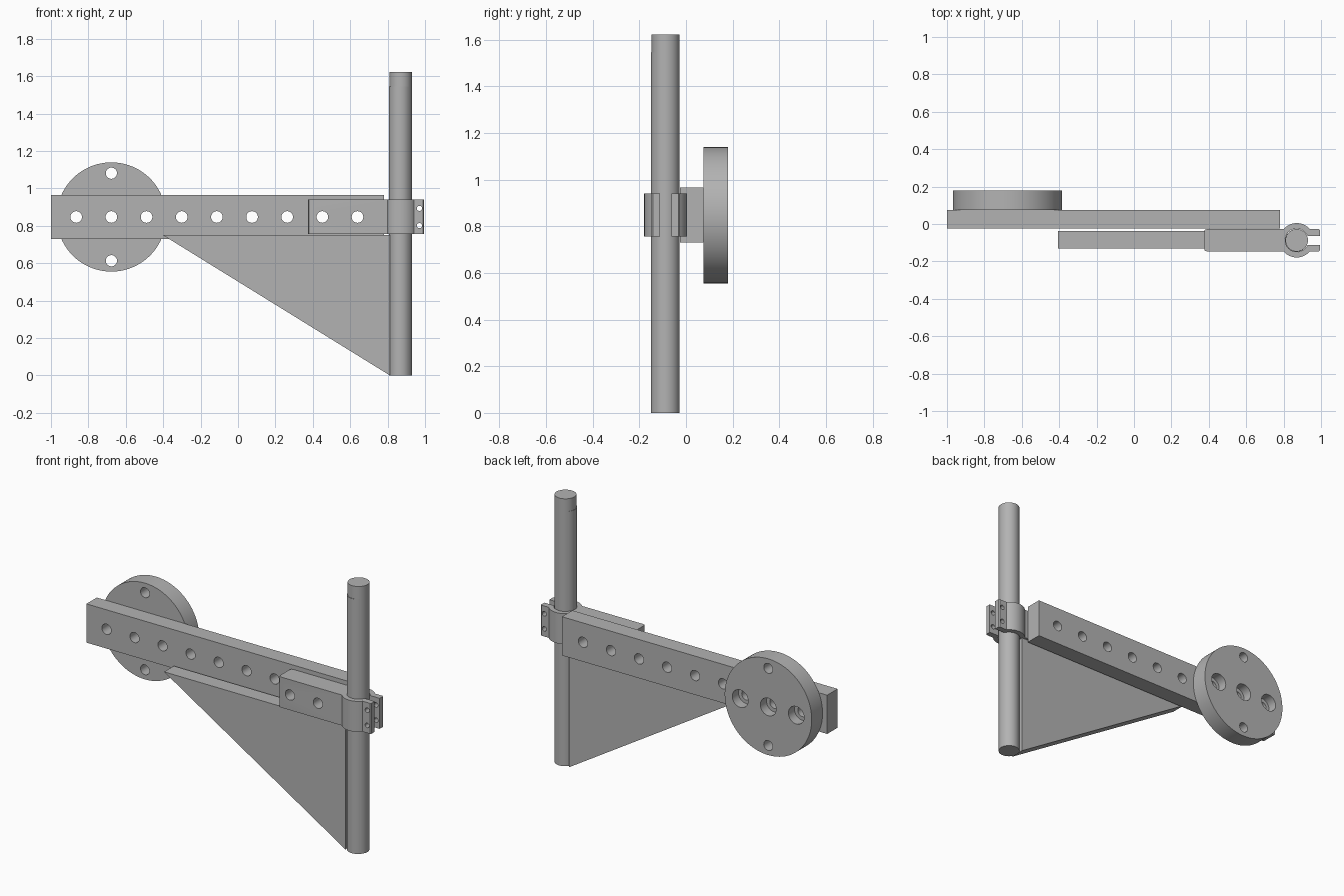
import bpy, bmesh, math
from mathutils import Matrix, Vector

cube = bpy.data.objects.get("Cube")
if cube:
    bpy.data.objects.remove(cube, do_unlink=True)

grey = bpy.data.materials.new("machined grey")
grey.use_nodes = True
grey.diffuse_color = (0.45, 0.45, 0.45, 1)
grey.node_tree.nodes["Principled BSDF"].inputs["Base Color"].default_value = (0.45, 0.45, 0.45, 1)

AXIS_Z = 0.847          # height of the bar centre line
DISC_X = -0.677
PITCH = 0.188
POLE = Vector((0.87, -0.087, 0))
HOLES = [DISC_X + PITCH * i for i in range(-1, 8)]


def finish(name, bm, smooth=False):
    bmesh.ops.recalc_face_normals(bm, faces=bm.faces)
    mesh = bpy.data.meshes.new(name)
    bm.to_mesh(mesh)
    bm.free()
    mesh.materials.append(grey)
    ob = bpy.data.objects.new(name, mesh)
    bpy.context.collection.objects.link(ob)
    return ob


def extrude(name, points, vector):
    """Prism from a closed outline."""
    bm = bmesh.new()
    face = bm.faces.new([bm.verts.new(p) for p in points])
    out = bmesh.ops.extrude_face_region(bm, geom=[face])
    verts = [v for v in out["geom"] if isinstance(v, bmesh.types.BMVert)]
    bmesh.ops.translate(bm, verts=verts, vec=vector)
    return finish(name, bm)


def add_cylinder(bm, centre, radius, depth, along_y=True, sides=32):
    turn = Matrix.Rotation(math.pi / 2, 4, "X") if along_y else Matrix()
    bmesh.ops.create_cone(bm, cap_ends=True, segments=sides, radius1=radius, radius2=radius,
                          depth=depth, matrix=Matrix.Translation(centre) @ turn)


def cylinder(name, centre, radius, depth, along_y=True, sides=64):
    bm = bmesh.new()
    add_cylinder(bm, centre, radius, depth, along_y, sides)
    return finish(name, bm)


def drill(target, holes):
    """Cut y-axis holes given as (x, z, radius, y_start, y_end)."""
    bm = bmesh.new()
    for x, z, radius, y0, y1 in holes:
        add_cylinder(bm, (x, (y0 + y1) / 2, z), radius, y1 - y0)
    cutter = finish(target.name + "_cutter", bm)
    cutter.hide_render = True
    mod = target.modifiers.new("holes", "BOOLEAN")
    mod.object = cutter
    mod.solver = "EXACT"
    bpy.context.view_layer.objects.active = target
    bpy.ops.object.modifier_apply(modifier=mod.name)
    bpy.data.objects.remove(cutter, do_unlink=True)


def smooth(ob):
    bpy.ops.object.select_all(action="DESELECT")
    ob.select_set(True)
    bpy.context.view_layer.objects.active = ob
    bpy.ops.object.shade_smooth_by_angle(angle=math.radians(30))


# Long drilled bar
bar = extrude("drilled_bar", [(-1, -0.025, 0.73), (0.78, -0.025, 0.73),
                              (0.78, -0.025, 0.965), (-1, -0.025, 0.965)], (0, 0.1, 0))
drill(bar, [(x, AXIS_Z, 0.031, -0.5, 0.5) for x in HOLES])

# Round flange with counterbored mounting holes
disc = cylinder("round_flange", (DISC_X, 0.127, AXIS_Z), 0.292, 0.104, sides=96)
drill(disc, [(x, AXIS_Z, 0.031, -0.5, 0.5) for x in HOLES[:3]]
      + [(DISC_X, AXIS_Z + s * 0.234, 0.03, -0.5, 0.5) for s in (-1, 1)])
drill(disc, [(x, AXIS_Z, 0.053, 0.12, 0.5) for x in HOLES[:3]])

# Triangular gusset plate
gusset = extrude("gusset_plate", [(-0.405, -0.13, 0.752), (0.812, -0.13, 0.752),
                                  (0.812, -0.13, 0)], (0, 0.093, 0))

# Upright pole with a barely offset sleeve
pole = cylinder("upright_pole", POLE + Vector((0, 0, 0.811)), 0.06, 1.622, along_y=False)
sleeve = cylinder("pole_sleeve", POLE + Vector((-0.003, -0.003, 0.7725)), 0.06, 1.545, along_y=False)

# Split clamp: block, ring around the pole and two ears
OUTER, INNER, HALF, GAP = 0.092, 0.0625, 0.06, 0.024
neck = math.asin(HALF / OUTER)
mouth = math.asin(GAP / INNER)


def arc(radius, start, end, steps):
    return [(radius * math.cos(start + (end - start) * i / steps),
             radius * math.sin(start + (end - start) * i / steps)) for i in range(steps + 1)]


back = POLE.x - 0.375
corner = 0.015
half = [(-back, HALF - corner), (-back + 0.004, HALF - 0.004), (-back + corner, HALF)]
half += arc(OUTER, math.pi - neck, neck, 16)
half += [(0.119, HALF), (0.125, HALF - 0.006), (0.125, GAP)]
half += arc(INNER, mouth, math.pi, 24)
mirrored = [(x, -y) for x, y in reversed(half[:-1])]
clamp = extrude("split_clamp", [(POLE.x + x, POLE.y + y, 0.755) for x, y in half + mirrored],
                (0, 0, 0.185))
drill(clamp, [(x, AXIS_Z, 0.031, -0.5, 0.5) for x in HOLES[-2:]]
      + [(0.97, AXIS_Z + s * 0.046, 0.014, -0.5, 0.5) for s in (-1, 1)])

for part in (bar, disc, pole, sleeve, clamp):
    smooth(part)
